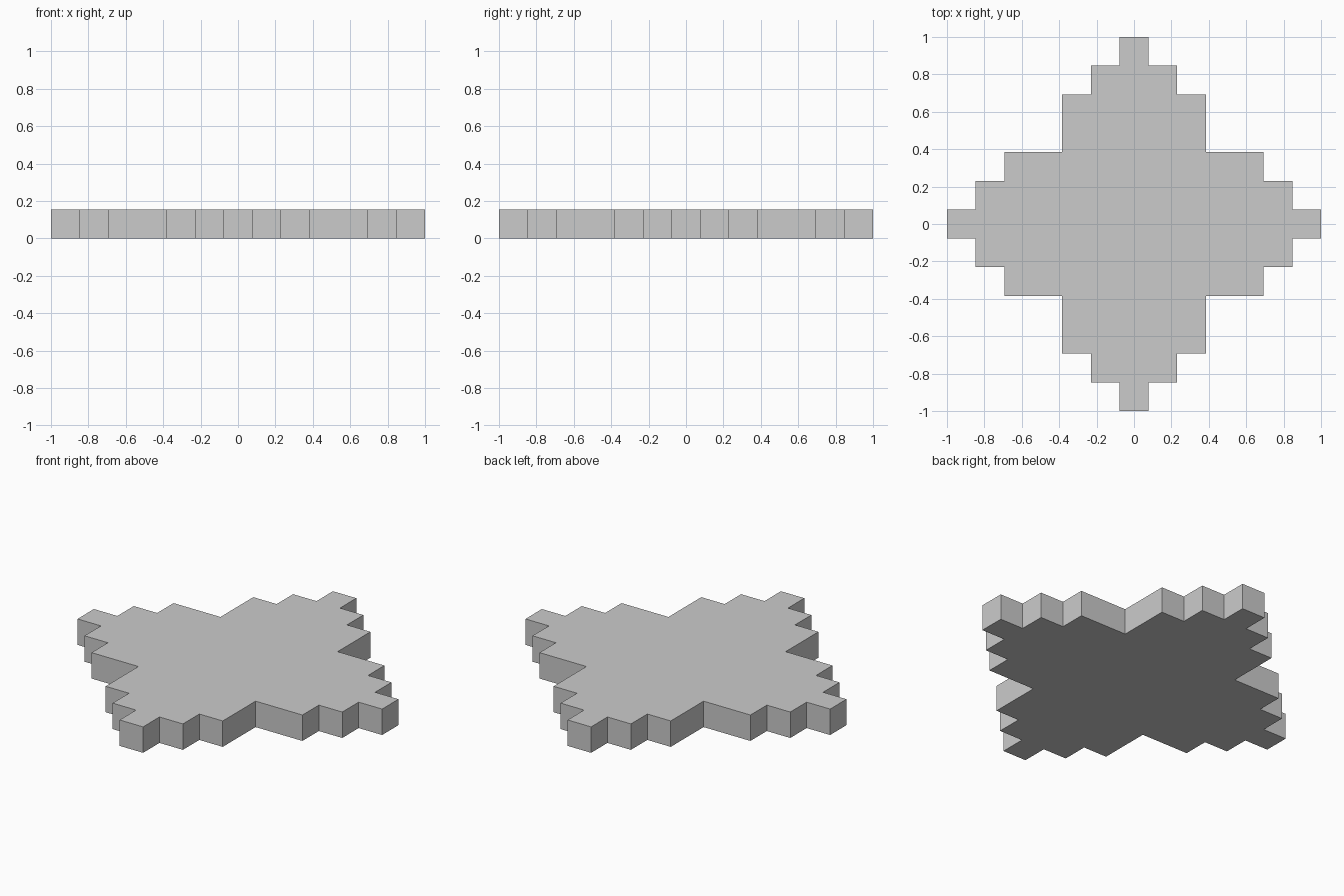
import bpy
import bmesh

if "Cube" in bpy.data.objects:
    bpy.data.objects.remove(bpy.data.objects["Cube"])

UNIT = 2 / 13  # the outline sits on a 13 x 13 cell grid

# Stepped edge of one quarter, in cells, counter-clockwise from the +x tip
quarter = [(6.5, 0.5), (5.5, 0.5), (5.5, 1.5), (4.5, 1.5), (4.5, 2.5), (2.5, 2.5),
           (2.5, 4.5), (1.5, 4.5), (1.5, 5.5), (0.5, 5.5), (0.5, 6.5)]

# Repeat the quarter by 90 degree turns to close the outline
outline = []
for _ in range(4):
    outline += quarter
    quarter = [(-y, x) for x, y in quarter]

# Extrude the outline into a plate one cell thick
bm = bmesh.new()
base = bm.faces.new([bm.verts.new((x * UNIT, y * UNIT, 0)) for x, y in outline])
extruded = bmesh.ops.extrude_face_region(bm, geom=[base], use_keep_orig=True)
top_verts = [g for g in extruded["geom"] if isinstance(g, bmesh.types.BMVert)]
bmesh.ops.translate(bm, verts=top_verts, vec=(0, 0, UNIT))
bmesh.ops.recalc_face_normals(bm, faces=bm.faces)

mesh = bpy.data.meshes.new("stepped_plate")
bm.to_mesh(mesh)
bm.free()
plate = bpy.data.objects.new("stepped_plate", mesh)
bpy.context.collection.objects.link(plate)
